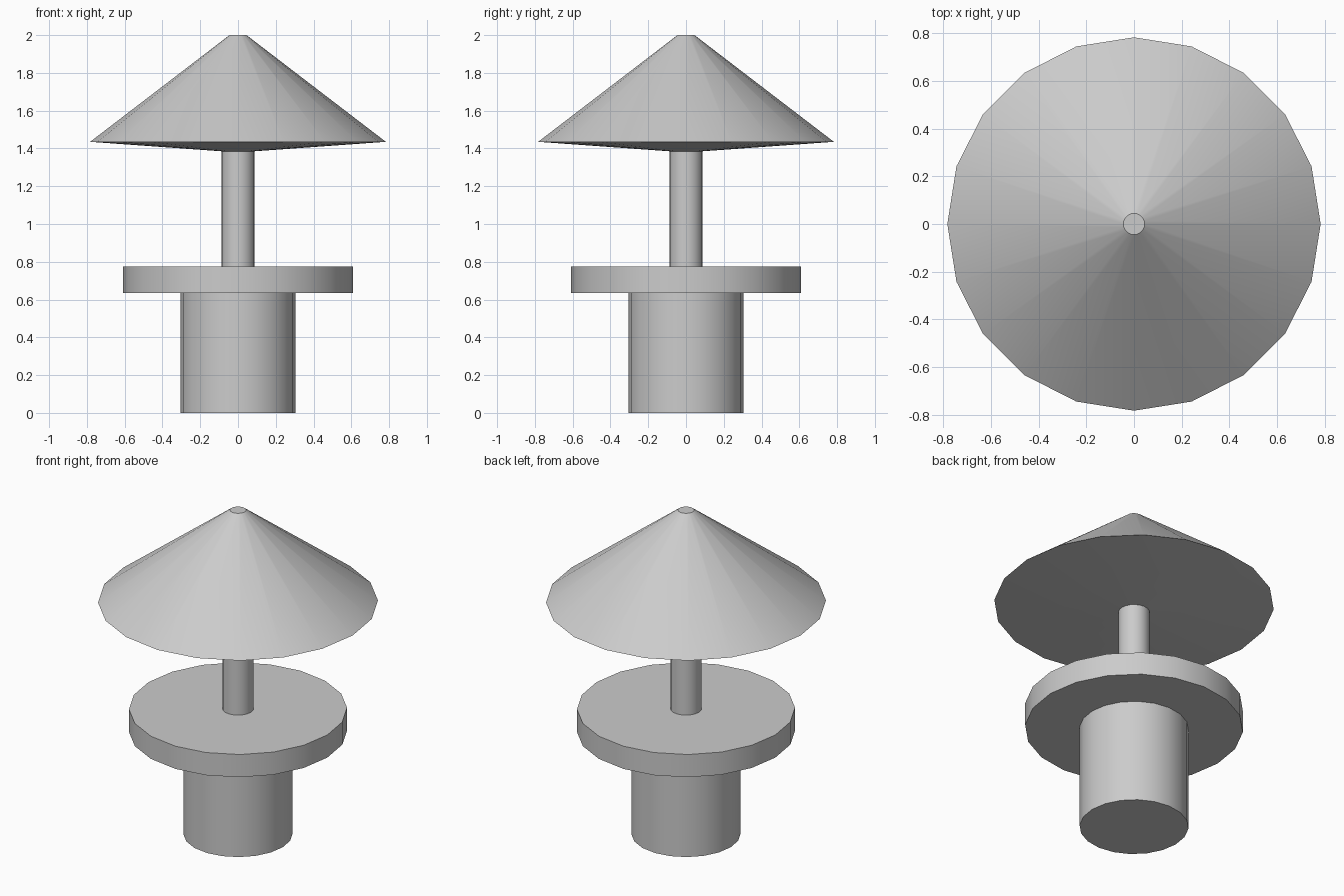
import bpy
import math

SIDES = 20

cube = bpy.data.objects.get("Cube")
if cube:
    bpy.data.objects.remove(cube, do_unlink=True)

# Single plain grey
grey = bpy.data.materials.new("plain grey")
grey.use_nodes = True
grey.diffuse_color = (0.6, 0.6, 0.6, 1)
grey.node_tree.nodes["Principled BSDF"].inputs["Base Color"].default_value = (0.6, 0.6, 0.6, 1)


def lathe(name, profile):
    """Revolve a bottom-to-top list of (radius, z) rings and cap both ends."""
    verts, faces = [], []
    for radius, z in profile:
        for i in range(SIDES):
            a = math.tau * i / SIDES
            verts.append((radius * math.cos(a), radius * math.sin(a), z))
    for ring in range(len(profile) - 1):
        low, high = ring * SIDES, (ring + 1) * SIDES
        for i in range(SIDES):
            j = (i + 1) % SIDES
            faces.append((low + i, low + j, high + j, high + i))
    faces.append(tuple(reversed(range(SIDES))))
    faces.append(tuple(range(len(verts) - SIDES, len(verts))))

    mesh = bpy.data.meshes.new(name)
    mesh.from_pydata(verts, [], faces)
    mesh.materials.append(grey)
    obj = bpy.data.objects.new(name, mesh)
    bpy.context.collection.objects.link(obj)

    bpy.ops.object.select_all(action='DESELECT')
    obj.select_set(True)
    bpy.context.view_layer.objects.active = obj
    bpy.ops.object.shade_smooth_by_angle(angle=math.radians(30))
    return obj


# Pedestal, round table top, stem, and canopy with a shallow conical underside
lathe("pedestal", [(0.305, 0), (0.305, 0.635)])
lathe("table_top", [(0.61, 0.635), (0.61, 0.775)])
lathe("stem", [(0.088, 0.775), (0.088, 1.385)])
lathe("canopy", [(0.088, 1.385), (0.783, 1.435), (0.045, 2.0)])
